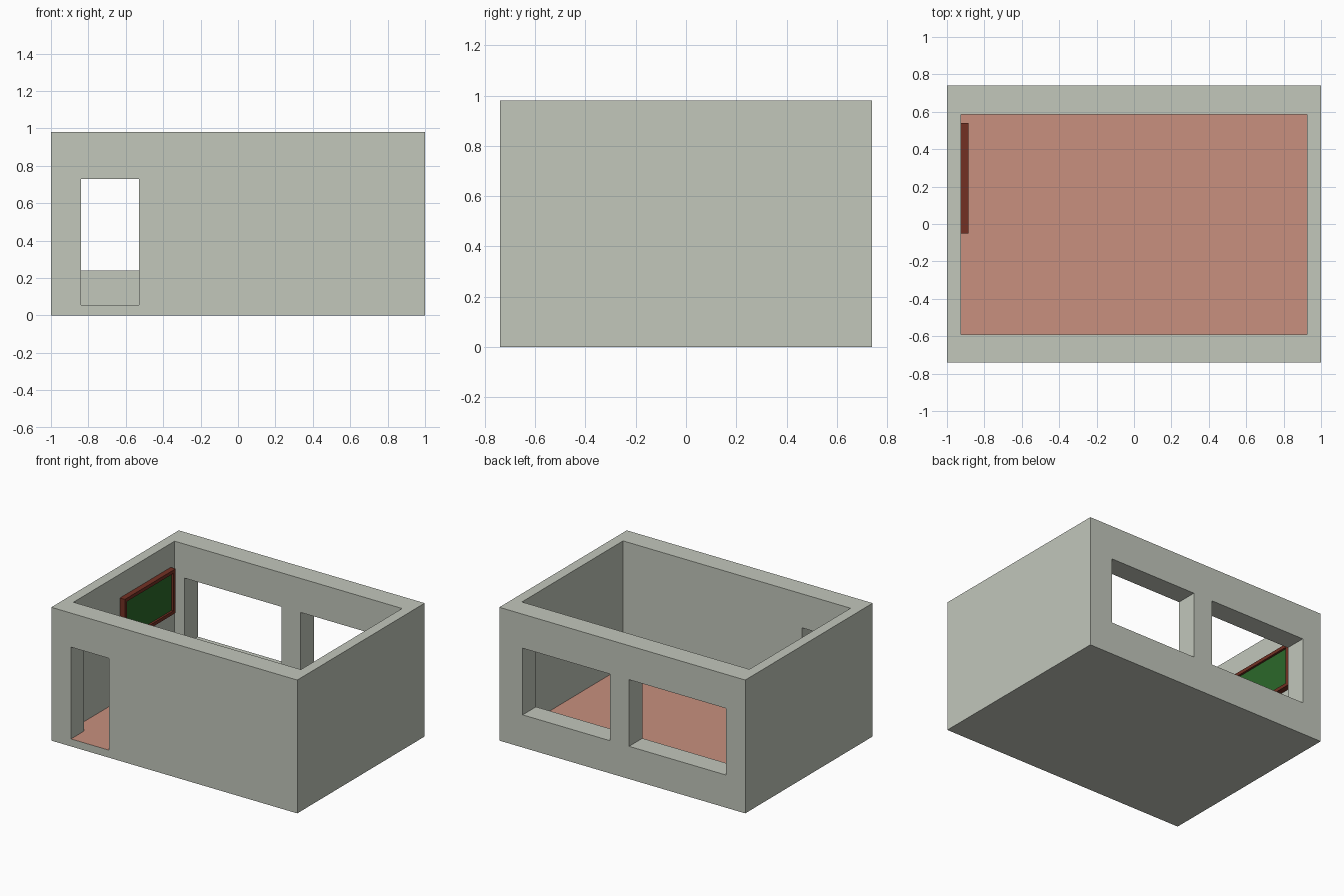
import bpy, bmesh
from mathutils import Vector

if "Cube" in bpy.data.objects:
    bpy.data.objects.remove(bpy.data.objects["Cube"])


def make_material(name, rgb):
    m = bpy.data.materials.new(name)
    m.diffuse_color = (*rgb, 1)
    m.use_nodes = True
    m.node_tree.nodes["Principled BSDF"].inputs["Base Color"].default_value = m.diffuse_color
    return m


def box(name, lo, hi, mat=None):
    lo, hi = Vector(lo), Vector(hi)
    bm = bmesh.new()
    bmesh.ops.create_cube(bm, size=1)
    bmesh.ops.scale(bm, vec=hi - lo, verts=bm.verts)
    bmesh.ops.translate(bm, vec=(lo + hi) / 2, verts=bm.verts)
    me = bpy.data.meshes.new(name)
    bm.to_mesh(me)
    bm.free()
    if mat:
        me.materials.append(mat)
    ob = bpy.data.objects.new(name, me)
    bpy.context.collection.objects.link(ob)
    return ob


wall_mat = make_material("wall_paint", (0.54, 0.57, 0.50))
floor_mat = make_material("floor_tile", (0.58, 0.28, 0.21))
wood_mat = make_material("frame_wood", (0.17, 0.03, 0.017))
board_mat = make_material("board_green", (0.025, 0.14, 0.023))

FLOOR = 0.055

# Room shell: a solid block with the room, door and two windows cut out
shell = box("room_shell", (-1, -0.74, 0), (1, 0.74, 0.98), wall_mat)
cuts = {
    "room_cutter": ((-0.925, -0.59, FLOOR), (0.925, 0.585, 1.2)),
    "door_cutter": ((-0.84, -0.9, FLOOR), (-0.53, -0.4, 0.73)),
    "left_window_cutter": ((-0.845, 0.4, 0.24), (-0.055, 0.9, 0.73)),
    "right_window_cutter": ((0.10, 0.4, 0.24), (0.81, 0.9, 0.73)),
}
cutters = [box(n, lo, hi, wall_mat) for n, (lo, hi) in cuts.items()]
for c in cutters:
    c.hide_render = True
    mod = shell.modifiers.new(c.name, "BOOLEAN")
    mod.operation, mod.solver, mod.object = "DIFFERENCE", "EXACT", c

deps = bpy.context.evaluated_depsgraph_get()
mesh = bpy.data.meshes.new_from_object(shell.evaluated_get(deps))
shell.modifiers.clear()
shell.data = mesh
for c in cutters:
    bpy.data.objects.remove(c)

# Floor colour on the room floor and door threshold
mesh.materials.clear()
mesh.materials.append(wall_mat)
mesh.materials.append(floor_mat)
for p in mesh.polygons:
    is_floor = p.normal.z > 0.9 and abs(p.center.z - FLOOR) < 0.005
    p.material_index = 1 if is_floor else 0

# Chalkboard on the left wall: recessed panel inside a wooden frame
X0, X1 = -0.925, -0.885
Y0, Y1, Z0, Z1 = -0.05, 0.54, 0.48, 0.805
T = 0.025
box("board_panel", (X0, Y0 + T, Z0 + T), (X1 - 0.015, Y1 - T, Z1 - T), board_mat)
for name, z in (("frame_bottom", Z0), ("frame_top", Z1 - T)):
    box(name, (X0, Y0, z), (X1, Y1, z + T), wood_mat)
for name, y in (("frame_near_side", Y0), ("frame_far_side", Y1 - T)):
    box(name, (X0, y, Z0 + T), (X1, y + T, Z1 - T), wood_mat)
